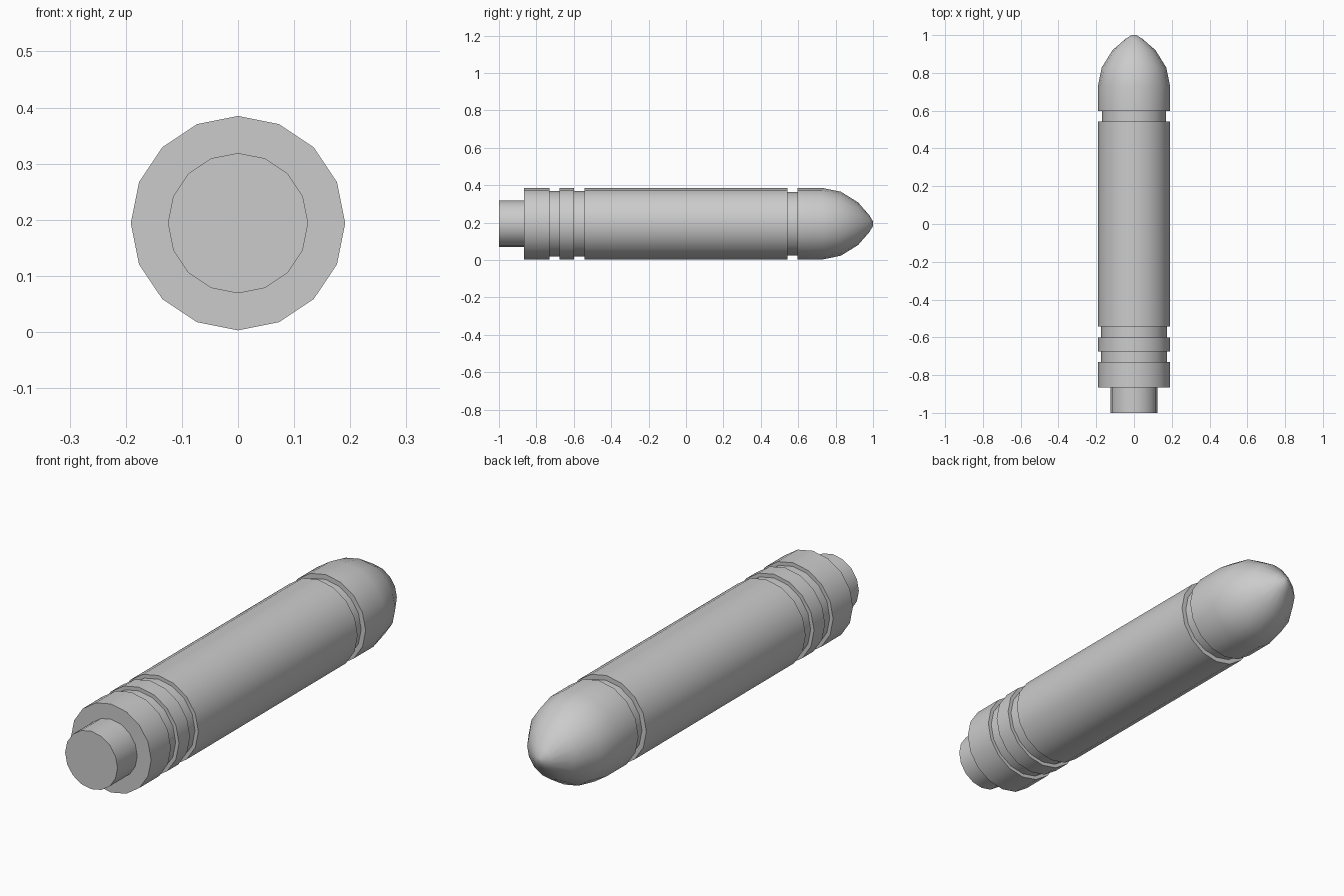
import bpy, bmesh
from math import cos, sin, pi, radians

if "Cube" in bpy.data.objects:
    bpy.data.objects.remove(bpy.data.objects["Cube"])

SIDES = 16
AXIS_Z = 0.194


def lathe(name, profile, cap_start=False, cap_end=False):
    """Spin a (y, radius) profile around the long axis."""
    bm = bmesh.new()
    rings = []
    for y, r in profile:
        rings.append([bm.verts.new((r * cos(2 * pi * i / SIDES), y,
                                    AXIS_Z + r * sin(2 * pi * i / SIDES)))
                      for i in range(SIDES)])
    for a, b in zip(rings, rings[1:]):
        for i in range(SIDES):
            j = (i + 1) % SIDES
            bm.faces.new((a[i], b[i], b[j], a[j]))
    if cap_start:
        bm.faces.new(rings[0])
    if cap_end:
        bm.faces.new(rings[-1][::-1])
    # rings run counter-clockwise about -y, so the faces already point outward
    mesh = bpy.data.meshes.new(name)
    bm.to_mesh(mesh)
    bm.free()
    obj = bpy.data.objects.new(name, mesh)
    bpy.context.collection.objects.link(obj)
    bpy.ops.object.select_all(action='DESELECT')
    obj.select_set(True)
    bpy.context.view_layer.objects.active = obj
    bpy.ops.object.shade_smooth_by_angle(angle=radians(40))
    return obj


R = 0.191       # outer radius
TAIL = 0.125    # tail plug radius
GROOVE = 0.175  # rear groove radius
NECK = 0.17     # front groove radius

# Narrow plug at the rear
lathe("tail_plug", [(-1.0, TAIL), (-0.865, TAIL)], cap_start=True)

# Rear bands with two grooves between them
lathe("rear_bands", [(-0.865, TAIL), (-0.865, R), (-0.73, R), (-0.73, GROOVE),
                     (-0.675, GROOVE), (-0.675, R), (-0.6, R), (-0.6, GROOVE),
                     (-0.543, GROOVE)])

# Long main tube with the groove in front of it
lathe("main_body", [(-0.543, GROOVE), (-0.543, R), (0.543, R), (0.543, NECK),
                    (0.597, NECK)])

# Rounded pointed nose
lathe("nose_cone", [(0.597, NECK), (0.597, R), (0.73, R), (0.828, 0.171),
                    (0.92, 0.114), (0.98, 0.045), (1.0, 0.012)], cap_end=True)
